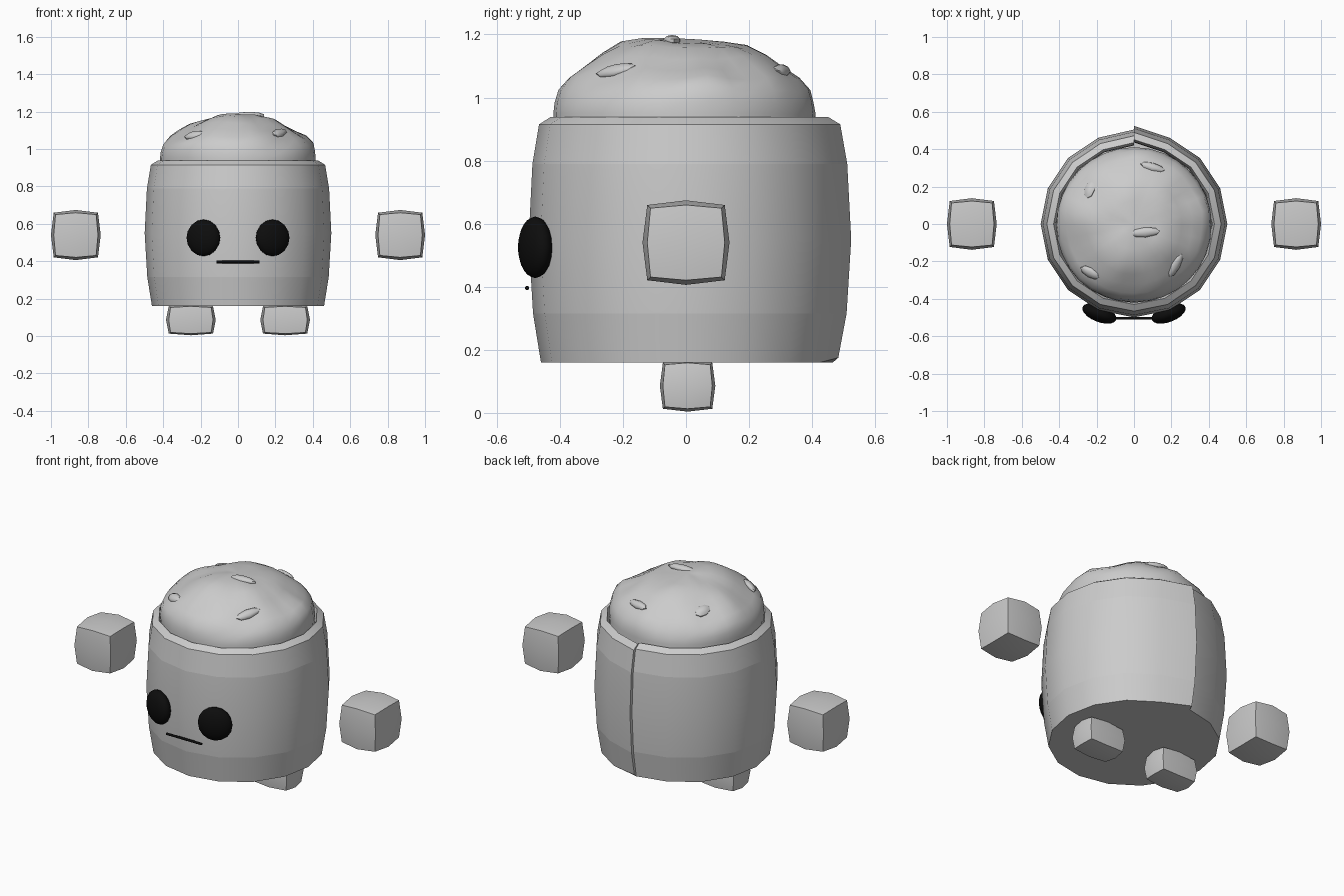
import bpy, bmesh
from math import sin, cos, pi, radians, atan2
from mathutils import Vector, Matrix, noise

if "Cube" in bpy.data.objects:
    bpy.data.objects.remove(bpy.data.objects["Cube"])

black = bpy.data.materials.new("black")
black.diffuse_color = (0.004, 0.004, 0.004, 1)
black.use_nodes = True
black.node_tree.nodes["Principled BSDF"].inputs["Base Color"].default_value = black.diffuse_color


def finish(name, bm, angle=40, mat=None, sharp=()):
    """Smooth faces, keep edges sharp above an angle, make the object."""
    bmesh.ops.recalc_face_normals(bm, faces=bm.faces)
    for f in bm.faces:
        f.smooth = True
    for e in bm.edges:
        if e in sharp or (e.is_manifold and e.calc_face_angle(0) > radians(angle)):
            e.smooth = False
    me = bpy.data.meshes.new(name)
    bm.to_mesh(me)
    bm.free()
    ob = bpy.data.objects.new(name, me)
    bpy.context.collection.objects.link(ob)
    if mat:
        me.materials.append(mat)
    return ob


# Wrapped barrel body: open seam at the back, one end lifted into a flap
profile = [(0.46, 0.16), (0.485, 0.315), (0.499, 0.55), (0.487, 0.79),
           (0.466, 0.915), (0.43, 0.938), (0.418, 0.90), (0.415, 0.82)]
N = 16
bm = bmesh.new()
cols = []
for i in range(N + 1):
    a = pi / 2 - 2 * pi * i / N            # start at the back, go round by +x
    k, lift = (1.05, 0.015) if i == 0 else (1.0, 0.0)
    if i == N:
        k = 1.012
    cols.append([bm.verts.new((r * k * cos(a), r * k * sin(a),
                               z + (lift if z < 0.2 else 0)))
                 for r, z in profile])
for c, d in zip(cols, cols[1:]):
    for j in range(len(profile) - 1):
        bm.faces.new((c[j], d[j], d[j + 1], c[j + 1]))
# seam wall joining the flap to the layer beneath
for j in range(len(profile) - 1):
    bm.faces.new((cols[-1][j], cols[0][j], cols[0][j + 1], cols[-1][j + 1]))
bm.faces.new([c[0] for c in cols])
sharp = set()
for c, d in zip(cols, cols[1:]):
    for j in (0, 1, 3):
        sharp.add(bm.edges.get((c[j], d[j])))
finish("barrel_body", bm, 35, sharp=sharp)


# Lumpy dome filling
dome = [(0.41, 0.85), (0.416, 0.95), (0.412, 0.985), (0.40, 1.025), (0.365, 1.063),
        (0.315, 1.095), (0.26, 1.13), (0.20, 1.162), (0.13, 1.18), (0.06, 1.187)]


def lump(x, y, z):
    w = min(1, max(0, (z - 0.93) / 0.1))
    p = Vector((x, y, z)) * 5.5
    n = noise.noise(p) * 0.035 + noise.noise(p * 2.1) * 0.012
    s = 1 + w * n * 1.0
    return Vector((x * s, y * s - 0.005, z + w * n * 0.6))


M = 32
bm = bmesh.new()
rings = [[bm.verts.new(lump(r * cos(2 * pi * i / M), r * sin(2 * pi * i / M), z))
          for i in range(M)] for r, z in dome]
for a, b in zip(rings, rings[1:]):
    for i in range(M):
        j = (i + 1) % M
        bm.faces.new((a[i], a[j], b[j], b[i]))
top = bm.verts.new(lump(0, 0, 1.188))
for i in range(M):
    bm.faces.new((rings[-1][i], rings[-1][(i + 1) % M], top))
finish("lumpy_filling", bm, 60)


def dome_height(r):
    for (r0, z0), (r1, z1) in zip(dome[2:], dome[3:]):
        if r1 <= r <= r0:
            return z0 + (z1 - z0) * (r0 - r) / (r0 - r1)
    return 1.187


# Small chips half buried in the filling: x, y, half length, half width, turn
for x, y, l, w, turn in [(0.10, 0.31, 0.07, 0.025, -15), (-0.24, 0.19, 0.05, 0.032, 80),
                         (0.06, -0.04, 0.085, 0.028, 5), (-0.235, -0.255, 0.06, 0.03, -25),
                         (0.225, -0.22, 0.075, 0.028, 65)]:
    r = (x * x + y * y) ** 0.5
    slope = (dome_height(r - 0.03) - dome_height(r + 0.03)) / 0.06 if r > 0.1 else 0.0
    nrm = Vector((x / r * slope, y / r * slope, 1)).normalized()
    base = lump(x, y, dome_height(r))
    bm = bmesh.new()
    bmesh.ops.create_uvsphere(bm, u_segments=8, v_segments=5, radius=1)
    bm.transform(Matrix.Translation(base)
                 @ Vector((0, 0, 1)).rotation_difference(nrm).to_matrix().to_4x4()
                 @ Matrix.Rotation(radians(turn), 4, 'Z')
                 @ Matrix.Diagonal((l, w, 0.018, 1)))
    finish("chip", bm, 50)


def bulged_cube(name, centre, half):
    """Cube with 2x2 faces, edge and face centres pushed outwards."""
    bm = bmesh.new()
    bmesh.ops.create_cube(bm, size=2)
    bmesh.ops.subdivide_edges(bm, edges=bm.edges[:], cuts=1, use_grid_fill=True)
    scale = {3: 0.815, 2: 0.89, 1: 1.0}
    for v in bm.verts:
        v.co *= scale[sum(abs(c) > 0.5 for c in v.co)]
        v.co = Vector(c * h + o for c, h, o in zip(v.co, half, centre))
    finish(name, bm, 50)


# Hands, feet and eyes, mirrored left and right
for s, side in ((-1, "left"), (1, "right")):
    bulged_cube(side + "_hand", (s * 0.867, 0, 0.54), (0.133, 0.138, 0.134))
    bulged_cube(side + "_foot", (s * 0.252, 0.005, 0.086), (0.133, 0.088, 0.082))
    bm = bmesh.new()
    bmesh.ops.create_uvsphere(bm, u_segments=16, v_segments=10, radius=1)
    bm.transform(Matrix.Translation((s * 0.185, -0.478, 0.525))
                 @ Matrix.Rotation(s * radians(21), 4, 'Z')
                 @ Matrix.Diagonal((0.096, 0.046, 0.098, 1))
                 @ Matrix.Rotation(pi / 2, 4, 'X'))
    finish(side + "_eye", bm, 60, black)

# Mouth: thin straight rod
bm = bmesh.new()
bmesh.ops.create_cone(bm, cap_ends=True, segments=8, radius1=0.007, radius2=0.007, depth=0.23)
bm.transform(Matrix.Translation((0, -0.504, 0.396)) @ Matrix.Rotation(pi / 2, 4, 'Y'))
finish("mouth", bm, 50, black)
